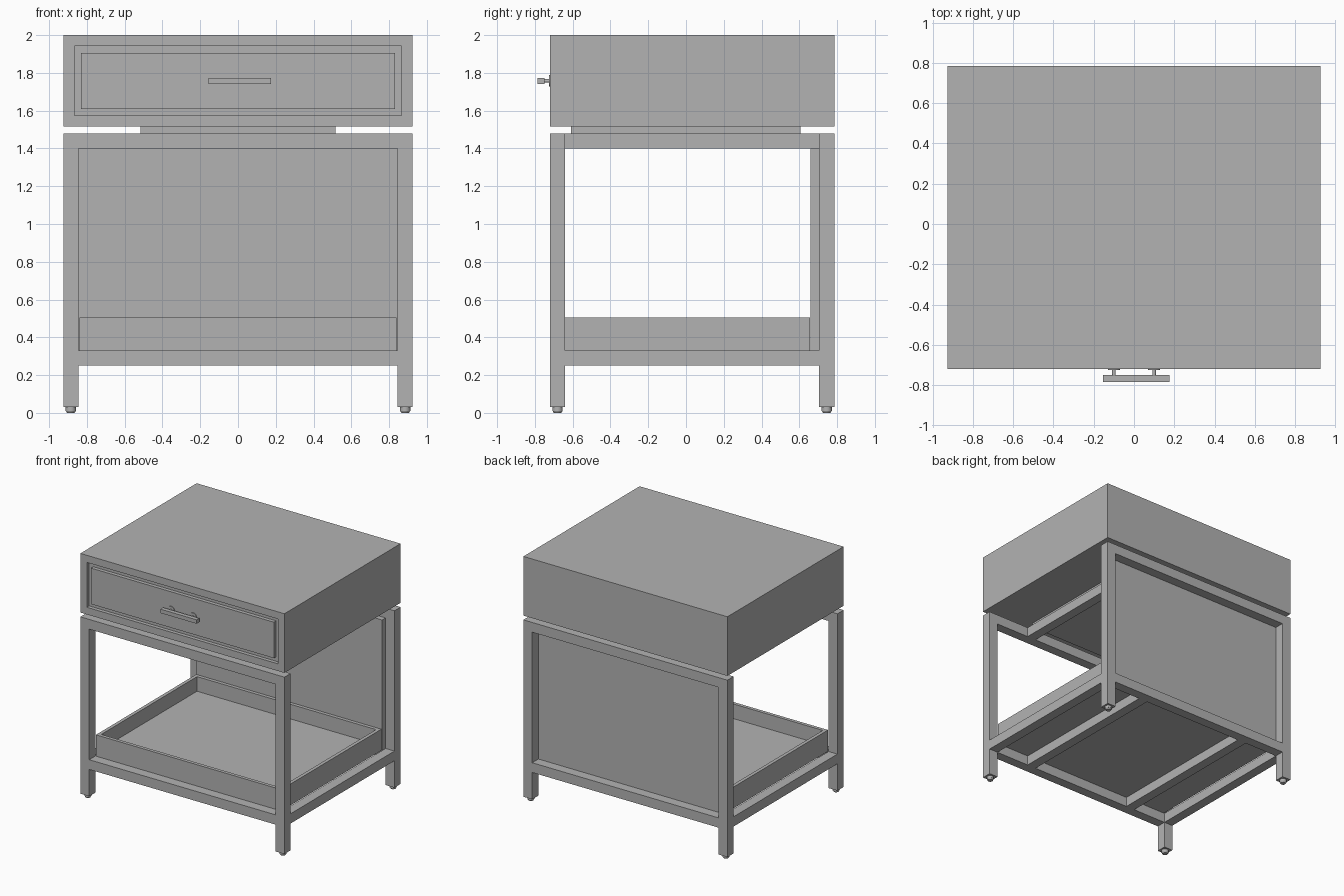
import bpy, bmesh
from mathutils import Matrix, Vector

cube = bpy.data.objects.get("Cube")
if cube:
    bpy.data.objects.remove(cube)

grey = bpy.data.materials.new("mid grey")
grey.use_nodes = True
colour = (0.45, 0.45, 0.45, 1)
grey.diffuse_color = colour
grey.node_tree.nodes["Principled BSDF"].inputs["Base Color"].default_value = colour


def finish(name, bm):
    mesh = bpy.data.meshes.new(name)
    bmesh.ops.recalc_face_normals(bm, faces=bm.faces)
    bm.to_mesh(mesh)
    bm.free()
    mesh.materials.append(grey)
    obj = bpy.data.objects.new(name, mesh)
    bpy.context.collection.objects.link(obj)
    return obj


def box_mesh(x, y, z):
    bm = bmesh.new()
    bmesh.ops.create_cube(bm, size=1)
    for v in bm.verts:
        v.co = Vector([(lo + hi) / 2 + c * (hi - lo) for c, (lo, hi) in zip(v.co, (x, y, z))])
    return bm


def box(name, x, y, z):
    return finish(name, box_mesh(x, y, z))


def facing(bm, direction):
    bm.normal_update()
    return max(bm.faces, key=lambda f: f.normal.dot(Vector(direction)))


def cylinder(name, r1, r2, depth, centre, axis="Z"):
    bm = bmesh.new()
    turn = Matrix.Rotation(1.570796, 4, "X") if axis == "Y" else Matrix()
    bmesh.ops.create_cone(bm, cap_ends=True, segments=24, radius1=r1, radius2=r2,
                          depth=depth, matrix=Matrix.Translation(centre) @ turn)
    obj = finish(name, bm)
    bpy.ops.object.select_all(action="DESELECT")
    obj.select_set(True)
    bpy.context.view_layer.objects.active = obj
    bpy.ops.object.shade_smooth_by_angle()
    return obj


W, FRONT, BACK, T = 0.925, -0.72, 0.785, 0.08
IN_FRONT, IN_BACK = FRONT + T, BACK - T

# Drawer case: opening inset into the front face and sunk as a shadow gap
bm = box_mesh((-W, W), (FRONT, BACK), (1.515, 2))
face = facing(bm, (0, -1, 0))
bmesh.ops.inset_region(bm, faces=[face], thickness=0.083)
bmesh.ops.inset_region(bm, faces=[face], thickness=0, depth=-0.03)
finish("drawer_case", bm)
box("drawer_front", (-0.83, 0.83), (FRONT, FRONT + 0.03), (1.61, 1.905))

# Handle
box("handle_bar", (-0.155, 0.175), (-0.785, -0.75), (1.742, 1.774))
for side, x in (("right", -0.1), ("left", 0.1)):
    cylinder(f"handle_post_{side}", 0.009, 0.009, 0.04, (x, -0.735, 1.758), "Y")
    cylinder(f"handle_rose_{side}", 0.03, 0.03, 0.006, (x, -0.723, 1.758), "Y")

# Spacer between the case and the stand
box("spacer_plate", (-0.515, 0.515), (-0.61, 0.605), (1.48, 1.515))

# Legs with feet
for side, s in (("right", -1), ("left", 1)):
    xs = sorted((s * W, s * (W - T)))
    for end, y in (("front", FRONT), ("back", IN_BACK)):
        box(f"{end}_{side}_leg", xs, (y, y + T), (0.03, 1.48))
        centre = (s * (W - T / 2), y + T / 2)
        cylinder(f"{end}_{side}_foot", 0.02, 0.027, 0.012, (*centre, 0.006))
        cylinder(f"{end}_{side}_foot_stem", 0.027, 0.027, 0.02, (*centre, 0.021))
    box(f"{side}_bottom_rail", xs, (IN_FRONT, IN_BACK), (0.25, 0.33))

# Front and back rails, and the bars that run between them
for level, z in (("bottom", 0.25), ("top", 1.4)):
    for end, y in (("front", FRONT), ("back", IN_BACK)):
        box(f"{end}_{level}_rail", (T - W, W - T), (y, y + T), (z, z + T))
    for side, x in (("right", -0.5), ("left", 0.5)):
        box(f"{side}_{level}_crossbar", (x - T / 2, x + T / 2), (IN_FRONT, IN_BACK), (z, z + T))

# Back panel, sunk inside the back frame
box("back_panel", (T - W, W - T), (0.66, IN_BACK), (0.33, 1.4))

# Open tray on the bottom rails
bm = box_mesh((-0.84, 0.84), (IN_FRONT, 0.657), (0.33, 0.505))
face = facing(bm, (0, 0, 1))
bmesh.ops.inset_region(bm, faces=[face], thickness=0.04)
bmesh.ops.inset_region(bm, faces=[face], thickness=0, depth=-0.12)
finish("tray", bm)
